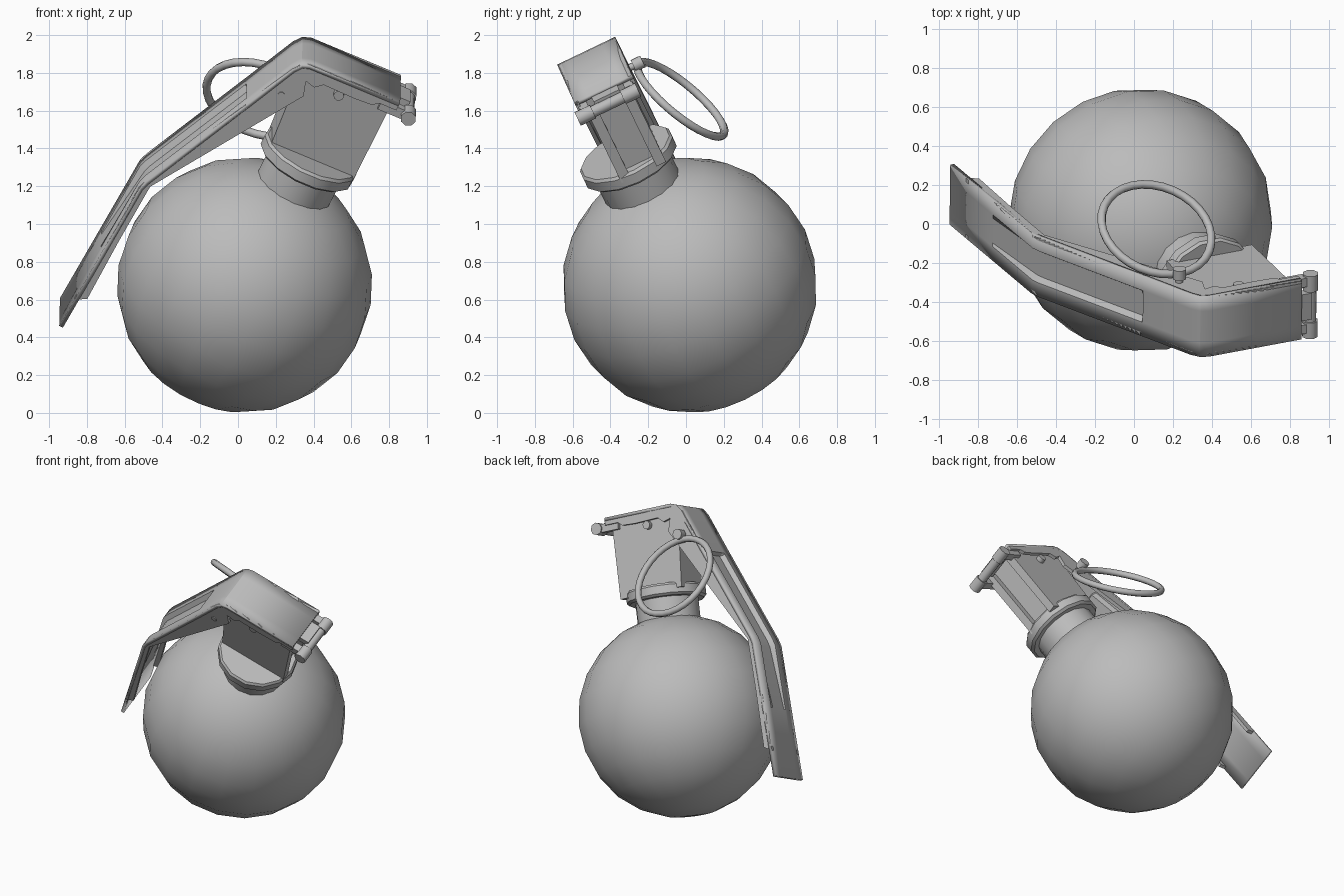
import bpy, bmesh, math
from mathutils import Matrix, Vector

if "Cube" in bpy.data.objects:
    bpy.data.objects.remove(bpy.data.objects["Cube"])

# Tilted frame: U runs along the head, V across the lever, W up the neck
W = Vector((0.415, -0.398, 0.819)).normalized()
V = Vector((0.011, 0.902, 0.432))
V = (V - W * V.dot(W)).normalized()
U = V.cross(W)
C = Vector((0.035, 0.02, 0.677))
FRAME = Matrix((U, V, W)).transposed().to_4x4()
FRAME.translation = C

grey = bpy.data.materials.new("metal_grey")
grey.diffuse_color = (0.5, 0.5, 0.5, 1)
grey.use_nodes = True
grey.node_tree.nodes["Principled BSDF"].inputs["Base Color"].default_value = grey.diffuse_color


def finish(name, bm, smooth=None, frame=FRAME):
    bmesh.ops.recalc_face_normals(bm, faces=bm.faces)
    me = bpy.data.meshes.new(name)
    bm.to_mesh(me)
    bm.free()
    me.materials.append(grey)
    ob = bpy.data.objects.new(name, me)
    bpy.context.collection.objects.link(ob)
    ob.matrix_world = frame
    if smooth:
        bpy.ops.object.select_all(action='DESELECT')
        ob.select_set(True)
        bpy.context.view_layer.objects.active = ob
        bpy.ops.object.shade_smooth_by_angle(angle=math.radians(smooth))
    return ob


def slab(name, pts, v0, v1):
    """Extrude a (u, w) outline from v0 to v1."""
    bm = bmesh.new()
    f = bm.faces.new([bm.verts.new((u, v0, w)) for u, w in pts])
    r = bmesh.ops.extrude_face_region(bm, geom=[f])
    verts = [g for g in r['geom'] if isinstance(g, bmesh.types.BMVert)]
    bmesh.ops.translate(bm, verts=verts, vec=(0, v1 - v0, 0))
    return finish(name, bm)


def box(name, u0, u1, v0, v1, w0, w1):
    return slab(name, [(u0, w0), (u1, w0), (u1, w1), (u0, w1)], v0, v1)


def lathe(name, profile, n, smooth=40):
    """Spin an (r, w) profile around the neck axis."""
    bm = bmesh.new()
    vs = [bm.verts.new((r, 0, w)) for r, w in profile]
    es = [bm.edges.new(p) for p in zip(vs, vs[1:])]
    bmesh.ops.spin(bm, geom=vs + es, axis=(0, 0, 1), cent=(0, 0, 0),
                   steps=n, angle=2 * math.pi)
    bmesh.ops.remove_doubles(bm, verts=bm.verts, dist=1e-4)
    return finish(name, bm, smooth)


def rod(name, u, w, v0, v1, r, n=10):
    """Cylinder running across the lever."""
    bm = bmesh.new()
    m = Matrix.Translation((u, (v0 + v1) / 2, w)) @ Matrix.Rotation(math.pi / 2, 4, 'X')
    bmesh.ops.create_cone(bm, cap_ends=True, segments=n, radius1=r, radius2=r,
                          depth=v1 - v0, matrix=m)
    return finish(name, bm, 50)


# Round shell
bm = bmesh.new()
bmesh.ops.create_uvsphere(bm, u_segments=20, v_segments=12, radius=0.677)
finish("round_shell", bm, 60)

# Neck and collar
lathe("neck", [(0, 0.5), (0.212, 0.5), (0.212, 0.79), (0, 0.79)], 16)
lathe("collar", [(0, 0.775), (0.25, 0.775), (0.267, 0.79), (0.267, 0.845),
                 (0.255, 0.86), (0, 0.86)], 14, 30)

# Fuze head with two ribs on its outer end
slab("fuze_head", [(-0.23, 0.82), (0.2, 0.82), (0.2, 1.355), (-0.27, 1.355)], -0.085, 0.175)
for i, v in enumerate((-0.085, 0.12)):
    box(f"head_rib_{i}", 0.19, 0.25, v, v + 0.055, 0.82, 1.34)
rod("head_stud", -0.03, 1.27, -0.115, 0.205, 0.028)

# Lever plate with a channel that fades out toward the tail
V_MIN, V_MAX = -0.125, 0.215
cols = [V_MIN, -0.045, -0.025, 0.115, 0.135, V_MAX]
sunk = (2, 3)
# each station: u, w, channel depth
stations = [(0.28, 1.375, 0), (-0.24, 1.375, 0), (-0.285, 1.36, 0), (-0.32, 1.315, 0),
            (-0.455, 1.022, 0), (-0.46, 1.012, 0.03), (-0.752, 0.387, 0.03),
            (-0.767, 0.34, 0.03), (-0.79, -0.10, 0), (-0.815, -0.575, 0)]
bm = bmesh.new()
rows = [[bm.verts.new((u + (d if j in sunk else 0), v, w - (d * 0.3 if j in sunk else 0)))
         for j, v in enumerate(cols)] for u, w, d in stations]
for a, b in zip(rows, rows[1:]):
    for j in range(len(cols) - 1):
        bm.faces.new((a[j], a[j + 1], b[j + 1], b[j]))
lever = finish("lever_plate", bm, 25)
solid = lever.modifiers.new("thickness", 'SOLIDIFY')
solid.thickness = 0.022
# keep the thickness on the inner side
solid.offset = -1 if lever.data.polygons[0].normal.z > 0 else 1

# Lever side flanges
outer = [(u, w) for u, w, d in stations[:-1]] + [(-0.803, -0.35), (-0.806, -0.40)]
inner = [(-0.746, -0.37), (-0.735, 0.0), (-0.717, 0.37), (-0.2, 1.195), (-0.225, 1.28),
         (-0.17, 1.265), (-0.13, 1.30), (0.05, 1.295), (0.15, 1.30), (0.18, 1.325), (0.28, 1.325)]
for name, v in (("front", V_MIN), ("back", V_MAX - 0.022)):
    slab(f"lever_flange_{name}", outer + inner, v, v + 0.022)

# Hinge at the end of the head
box("hinge_tongue", 0.26, 0.345, -0.03, 0.12, 1.315, 1.36)
for i, v in enumerate((-0.115, 0.15)):
    box(f"hinge_ear_{i}", 0.19, 0.345, v, v + 0.05, 1.285, 1.34)
    rod(f"hinge_knuckle_{i}", 0.355, 1.315, v - 0.03, v + 0.06, 0.042, 8)
rod("hinge_pin", 0.355, 1.315, -0.13, 0.2, 0.032)

# Pull ring
bm = bmesh.new()
N, T, R, r = 32, 8, 0.293, 0.022
loops = []
for i in range(N):
    a = 2 * math.pi * i / N
    loops.append([bm.verts.new(((R + r * math.cos(b)) * math.cos(a),
                                (R + r * math.cos(b)) * math.sin(a), r * math.sin(b)))
                  for b in (2 * math.pi * k / T for k in range(T))])
for i in range(N):
    p, q = loops[i], loops[(i + 1) % N]
    for k in range(T):
        bm.faces.new((p[k], q[k], q[(k + 1) % T], p[(k + 1) % T]))
axis = Vector((0.27, 0.615, 0.735)).normalized()
ring_frame = Matrix.Translation((0.115, -0.027, 1.66)) @ axis.to_track_quat('Z', 'Y').to_matrix().to_4x4()
finish("pull_ring", bm, 60, ring_frame)

# Safety pin and the eye that holds the ring
rod("safety_pin", -0.31, 1.15, -0.13, 0.25, 0.02, 8)
rod("pin_eye", -0.31, 1.15, 0.235, 0.29, 0.036, 8)
